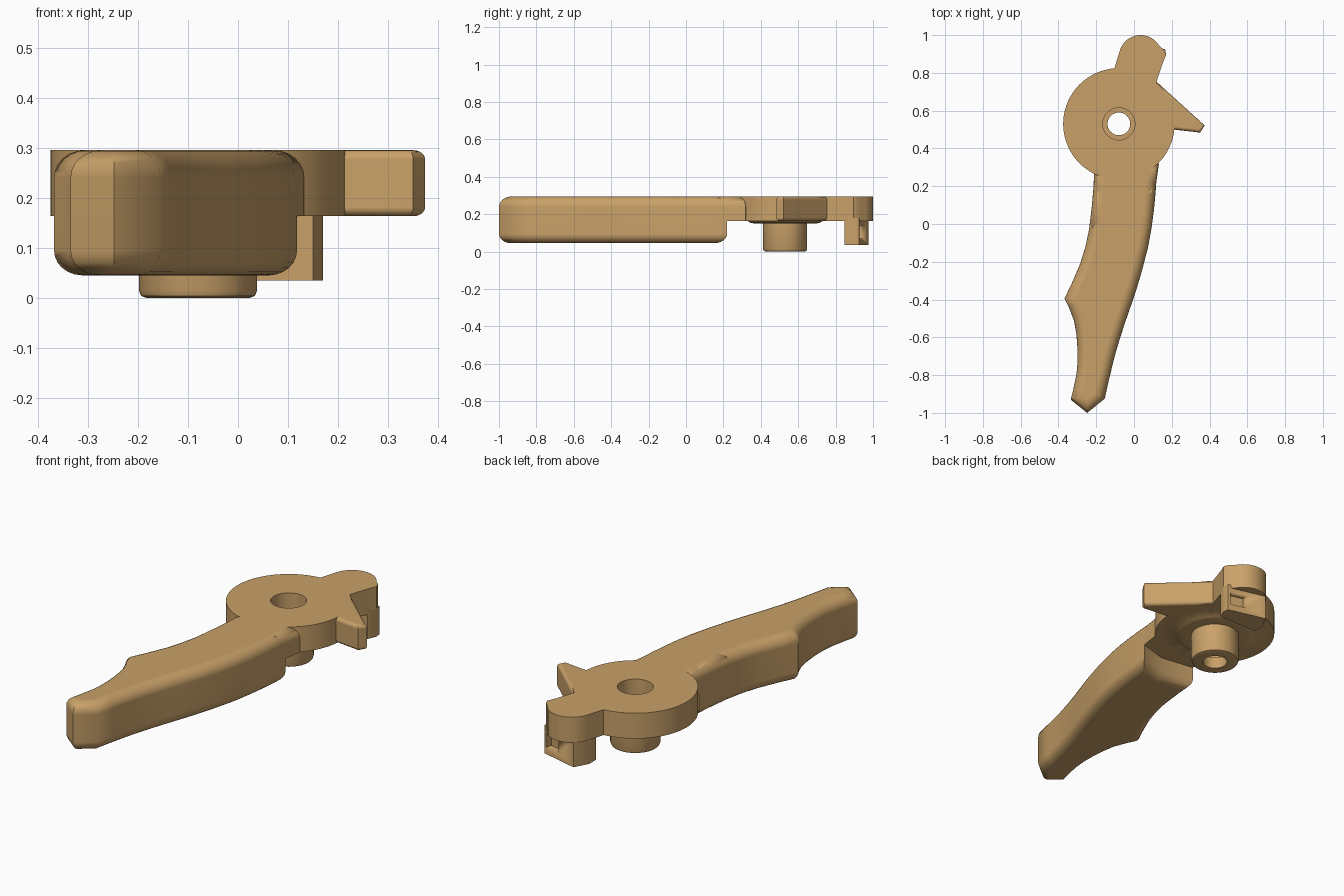
import bpy, bmesh, math

if "Cube" in bpy.data.objects:
    bpy.data.objects.remove(bpy.data.objects["Cube"])

TOP, MID = 0.295, 0.163
HUB = (-0.08, 0.53)

tan = bpy.data.materials.new("tan_plastic")
tan.diffuse_color = (0.58, 0.355, 0.14, 1)
tan.use_nodes = True
tan.node_tree.nodes["Principled BSDF"].inputs["Base Color"].default_value = tan.diffuse_color


def finish(name, bm, angle=35):
    bmesh.ops.recalc_face_normals(bm, faces=bm.faces)
    mesh = bpy.data.meshes.new(name)
    bm.to_mesh(mesh)
    bm.free()
    mesh.materials.append(tan)
    ob = bpy.data.objects.new(name, mesh)
    bpy.context.collection.objects.link(ob)
    bpy.ops.object.select_all(action='DESELECT')
    ob.select_set(True)
    bpy.context.view_layer.objects.active = ob
    bpy.ops.object.shade_smooth_by_angle(angle=math.radians(angle))
    return ob


def prism(name, pts, z0, z1, top=0, bottom=0, angle=35):
    """Extruded outline with rounded top and/or bottom rims."""
    bm = bmesh.new()
    face = bm.faces.new([bm.verts.new((x, y, z0)) for x, y in pts])
    ext = bmesh.ops.extrude_face_region(bm, geom=[face], use_keep_orig=True)
    for v in ext["geom"]:
        if isinstance(v, bmesh.types.BMVert):
            v.co.z = z1
    bmesh.ops.recalc_face_normals(bm, faces=bm.faces)
    for z, width in ((z0, bottom), (z1, top)):
        if width:
            rim = [e for e in bm.edges if all(abs(v.co.z - z) < 1e-5 for v in e.verts)]
            bmesh.ops.bevel(bm, geom=rim, offset=width, offset_type='OFFSET', segments=6,
                            profile=0.5, affect='EDGES', clamp_overlap=False)
    ob = finish(name, bm, angle)
    if top or bottom:
        ob.modifiers.new("even_shading", 'WEIGHTED_NORMAL').keep_sharp = True
    return ob


def spline(knots, steps=2):
    """Smooth run through the knots."""
    k = [knots[0]] + knots + [knots[-1]]
    out = []
    for a, b, c, d in zip(k, k[1:], k[2:], k[3:]):
        for i in range(steps):
            t = i / steps
            out.append(tuple(0.5 * (2 * q + (r - p) * t + (2 * p - 5 * q + 4 * r - s) * t * t
                                    + (3 * q - p - 3 * r + s) * t ** 3)
                             for p, q, r, s in zip(a, b, c, d)))
    return out + [knots[-1]]


# Lever handle: right flank, left flank with a barb, pointed tip
right = spline([(-0.155, -0.925), (-0.105, -0.71), (-0.05, -0.53), (0.015, -0.34),
                (0.075, -0.12), (0.105, 0.07), (0.118, 0.22)])
left_upper = spline([(-0.214, 0.2), (-0.238, -0.03), (-0.285, -0.21), (-0.368, -0.395)])
left_lower = spline([(-0.368, -0.395), (-0.318, -0.51), (-0.299, -0.66),
                     (-0.304, -0.79), (-0.335, -0.93)])
tip = [(-0.248, -1.0)]
prism("lever_handle", right + [(-0.03, 0.175)] + left_upper + left_lower[1:] + tip,
      0.045, TOP, top=0.055, bottom=0.05, angle=50)

# Upper neck joining the handle to the hub
prism("lever_neck", right[-5:] + [(0.132, 0.318), (-0.05, 0.37), (-0.21, 0.32)] + left_upper[:3],
      MID, TOP, top=0.055, angle=50)

# Hub disc with boss and stepped bore, turned from one profile
profile = [(0.085, TOP), (0.295, TOP), (0.295, MID), (0.2, MID), (0.185, 0.154), (0.165, 0.15),
           (0.118, 0.15), (0.118, 0.014), (0.114, 0.004), (0.104, 0), (0.06, 0),
           (0.06, 0.06), (0.085, 0.06)]
N = 72
bm = bmesh.new()
rings = [[bm.verts.new((HUB[0] + r * math.cos(2 * math.pi * i / N),
                        HUB[1] + r * math.sin(2 * math.pi * i / N), z)) for i in range(N)]
         for r, z in profile]
for a, b in zip(rings, rings[1:] + rings[:1]):
    for i in range(N):
        j = (i + 1) % N
        bm.faces.new((a[i], a[j], b[j], b[i]))
finish("hub", bm)

# Pointed side thorn
prism("side_thorn", [(0.115, 0.757), (0.0, 0.72), (0.05, 0.56), (0.21, 0.5), (0.35, 0.484),
                     (0.374, 0.522)], MID, TOP, top=0.018, bottom=0.018)

# Rounded arm behind the hub
cap = [(0.035 + 0.115 * math.cos(math.radians(a)), 0.885 + 0.115 * math.sin(math.radians(a)))
       for a in range(165, 29, -9)]
prism("rear_arm", cap + [(0.16, 0.92), (0.17, 0.895), (0.153, 0.855), (0.108, 0.72),
                         (-0.02, 0.68), (-0.12, 0.77)], MID, TOP)

# Post hanging from the arm, with a slot in its rear face
post = prism("rear_post", [(-0.036, 0.975), (0.165, 0.925), (0.17, 0.895), (0.15, 0.847),
                           (-0.075, 0.847), (-0.076, 0.9)], 0.035, 0.18)
cutter = prism("slot_cutter", [(0.06, 0.915), (0.145, 0.895), (0.17, 1.0), (0.08, 1.02)], 0.07, 0.14)
cutter.hide_render = True
cutter.hide_viewport = True
cut = post.modifiers.new("slot", 'BOOLEAN')
cut.operation = 'DIFFERENCE'
cut.solver = 'EXACT'
cut.object = cutter
